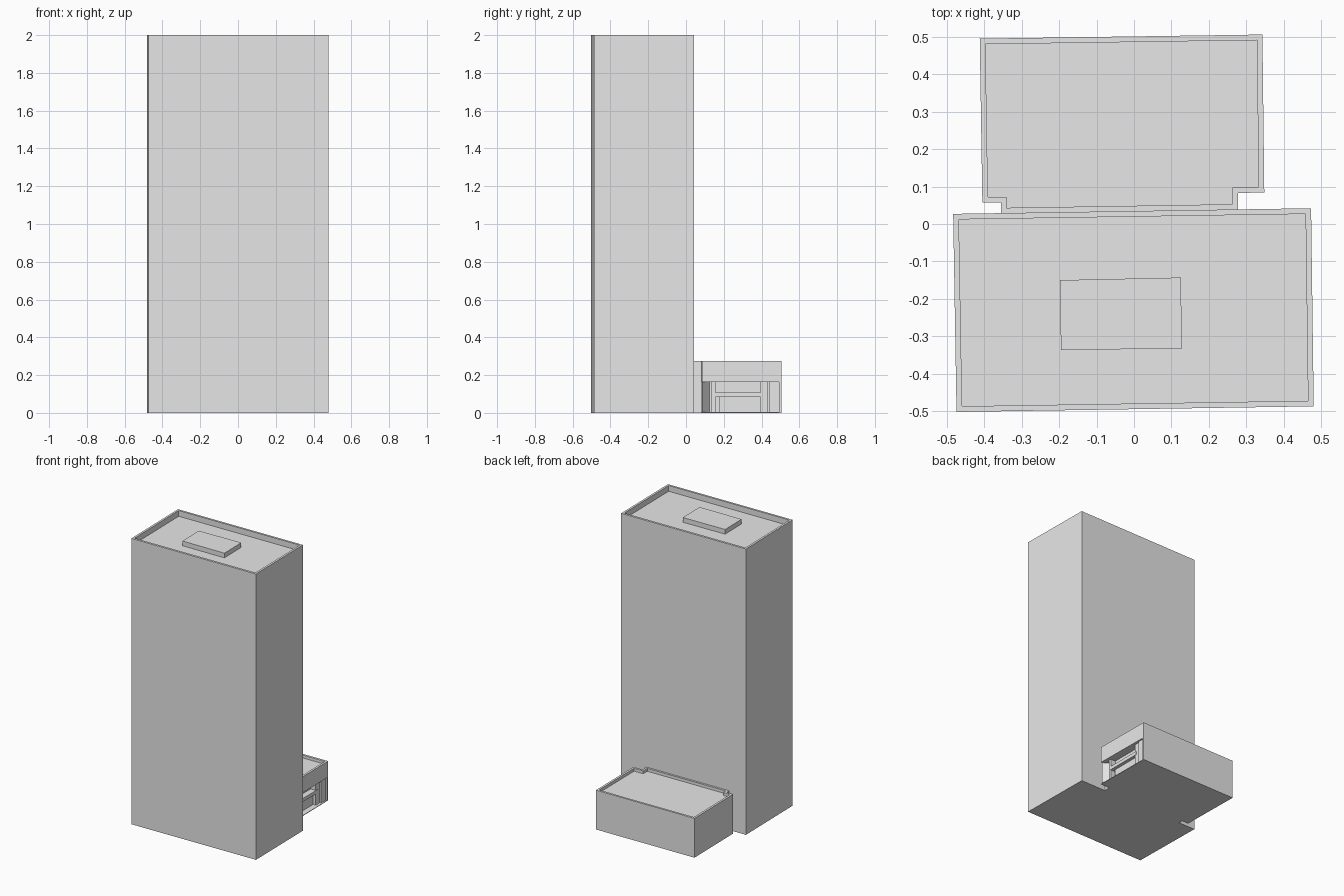
import bpy
import bmesh

cube = bpy.data.objects.get("Cube")
if cube:
    bpy.data.objects.remove(cube, do_unlink=True)

# One plain grey for the whole building
grey = bpy.data.materials.new("light_grey")
grey.use_nodes = True
grey.diffuse_color = (0.8, 0.8, 0.8, 1)
grey.node_tree.nodes["Principled BSDF"].inputs["Base Color"].default_value = (0.8, 0.8, 0.8, 1)


def prism(name, outline, bottom, top, rim=0, sink=0):
    """Extrude a plan outline; a rim and sink turn its top into a roof with a parapet."""
    bm = bmesh.new()
    base = bm.faces.new([bm.verts.new((x, y, bottom)) for x, y in outline])
    base.normal_update()
    if base.normal.z < 0:
        base.normal_flip()
    walls = bmesh.ops.extrude_face_region(bm, geom=[base], use_keep_orig=True)["geom"]
    roof = next(g for g in walls if isinstance(g, bmesh.types.BMFace))
    for v in roof.verts:
        v.co.z = top
    bmesh.ops.recalc_face_normals(bm, faces=bm.faces[:])
    if rim:
        bmesh.ops.inset_region(bm, faces=[roof], thickness=rim, use_even_offset=True)
        inner = bmesh.ops.extrude_discrete_faces(bm, faces=[roof])["faces"][0]
        for v in inner.verts:
            v.co.z -= sink
        bmesh.ops.recalc_face_normals(bm, faces=bm.faces[:])
    mesh = bpy.data.meshes.new(name)
    bm.to_mesh(mesh)
    bm.free()
    mesh.materials.append(grey)
    obj = bpy.data.objects.new(name, mesh)
    bpy.context.collection.objects.link(obj)
    return obj


def block(name, x0, x1, y0, y1, z0, z1):
    return prism(name, [(x0, y0), (x1, y0), (x1, y1), (x0, y1)], z0, z1)


# Tower with parapet and the sunken plant room on its roof
prism("tower", [(-0.474, -0.502), (0.48, -0.487), (0.473, 0.042), (-0.483, 0.027)],
      0, 2, rim=0.015, sink=0.04)
prism("roof_plant_room", [(-0.195, -0.336), (0.128, -0.333), (0.125, -0.143), (-0.198, -0.15)],
      1.955, 1.993)

# Low annex behind the tower, notched at both inner corners
annex = prism("annex", [(-0.355, 0.028), (0.278, 0.038), (0.278, 0.083), (0.348, 0.084),
                        (0.343, 0.506), (-0.412, 0.495), (-0.405, 0.057), (-0.355, 0.057)],
              0, 0.275, rim=0.015, sink=0.02)

# Recessed entrance on the annex's left side
cutter = block("entrance_cutter", 0.287, 0.42, 0.07, 0.492, 0.004, 0.163)
cutter.hide_render = True
cutter.display_type = 'WIRE'
cut = annex.modifiers.new("entrance_recess", 'BOOLEAN')
cut.operation = 'DIFFERENCE'
cut.object = cutter

# Slanted wall, posts, panel and rail inside the entrance
prism("entrance_slanted_wall", [(0.28, 0.085), (0.34, 0.085), (0.28, 0.13)], 0.002, 0.165)
for label, y in (("front", 0.135), ("middle", 0.395), ("back", 0.415)):
    block(f"entrance_post_{label}", 0.28, 0.325, y, y + 0.02, 0.002, 0.165)
block("entrance_end_panel", 0.28, 0.333, 0.44, 0.494, 0.002, 0.165)
block("entrance_rail", 0.28, 0.328, 0.155, 0.41, 0.084, 0.108)
block("entrance_low_panel", 0.28, 0.305, 0.175, 0.395, 0.002, 0.084)
